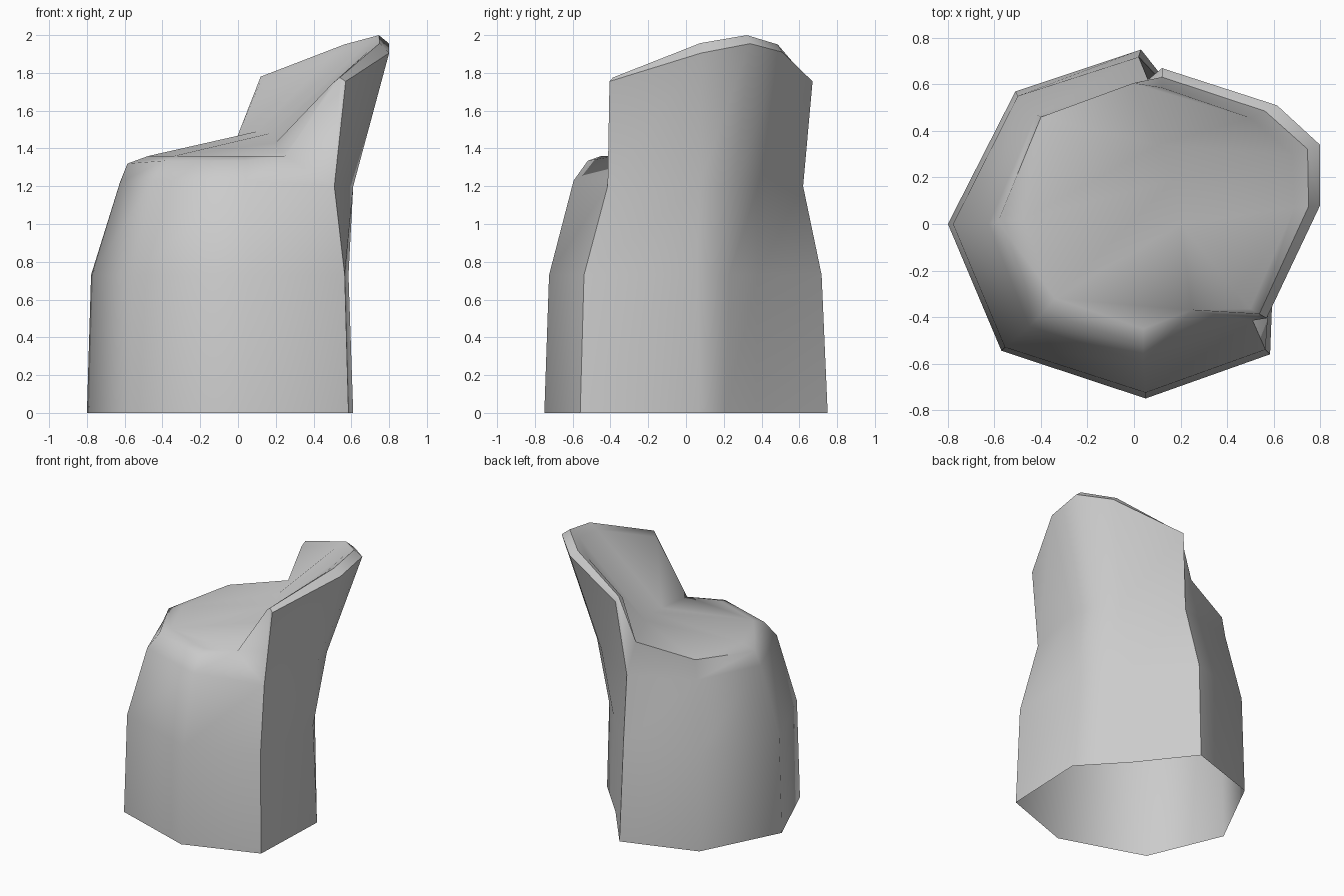
import bpy, bmesh
from mathutils import Vector

if "Cube" in bpy.data.objects:
    bpy.data.objects.remove(bpy.data.objects["Cube"])

bm = bmesh.new()


def row(points):
    return [bm.verts.new(p) for p in points]


def strip(lower, upper, closed=False):
    """Bridge two rows of vertices, collapsing shared corners."""
    n = len(lower)
    for i in range(n if closed else n - 1):
        j = (i + 1) % n
        face(lower[i], lower[j], upper[j], upper[i])


def face(*verts):
    unique = list(dict.fromkeys(verts))
    if len(unique) > 2:
        bm.faces.new(unique)


# Body sections, counter-clockwise: front, front right, right x2,
# back right, back, back left, left, front left
foot = [(.05, -.75), (.585, -.56), (.61, .07), (.48, .21), (.33, .37),
        (.03, .75), (-.51, .57), (-.8, 0), (-.57, -.545)]
waist = [(.05, -.725), (.565, -.54), (.585, .06), (.48, .23), (.34, .38),
         (.02, .718), (-.5, .55), (-.778, 0), (-.555, -.53)]
shoulder = [(.04, -.595, 1.23), (.51, -.415, 1.2), (.61, .07, 1.2), (.56, .26, 1.2),
            (.44, .38, 1.2), (.06, .62, 1.2), (-.42, .47, 1.23), (-.625, 0, 1.22),
            (-.45, -.44, 1.23)]
r0 = row([(x, y, 0) for x, y in foot])
r1 = row([(x, y, .73) for x, y in waist])
r2 = row(shoulder)
strip(r0, r1, True)
strip(r1, r2, True)

# Backrest: outer rim, rounded ridge, inner rim, junction with the seat
outer_p = [(.57, -.405, 1.755), (.8, .08, 1.905), (.8, .34, 1.955),
           (.615, .51, 1.91), (.12, .67, 1.755)]
inner_p = [(.5, -.365, 1.745), (.69, .07, 1.915), (.68, .3, 1.95),
           (.5, .455, 1.9), (.12, .585, 1.755)]
join_p = [(.25, -.37, 1.36), (.2, .0, 1.43), (.17, .19, 1.48),
          (.1, .34, 1.49), (-.005, .605, 1.46)]
ridge_p = [Vector(a).lerp(Vector(b), .45) + Vector((0, 0, lift))
           for a, b, lift in zip(outer_p, inner_p, (.025, .048, .047, .045, .025))]
outer, ridge, inner, join = (row(p) for p in (outer_p, ridge_p, inner_p, join_p))
rows = [r2[1:6], outer, ridge, inner, join]
for low, high in zip(rows, rows[1:]):
    strip(low, high)
for k, base in ((0, r2[1]), (4, r2[5])):
    face(base, outer[k], ridge[k], join[k])
    face(ridge[k], inner[k], join[k])

# Rounded seat edge running from the back, round the left, to the front right
back_left, left, front_left, front = row(
    [(-.4, .46, 1.375), (-.585, .01, 1.32), (-.39, -.38, 1.335), (.04, -.52, 1.335)])
left_in, front_left_in, front_in = row(
    [(-.475, .02, 1.36), (-.34, -.32, 1.36), (.04, -.45, 1.36)])
wall = [r2[5], r2[6], r2[7], r2[8], r2[0], r2[1]]
edge = [join[4], back_left, left, front_left, front, join[0]]
lip = [join[4], back_left, left_in, front_left_in, front_in, join[0]]
strip(wall, edge)
strip(edge, lip)

# Seat surface
face(back_left, left_in, join[3], join[4])
face(left_in, front_left_in, join[2], join[3])
face(front_left_in, join[1], join[2])
face(front_left_in, front_in, join[0], join[1])

bmesh.ops.recalc_face_normals(bm, faces=bm.faces)
mesh = bpy.data.meshes.new("stump_chair")
bm.to_mesh(mesh)
bm.free()
chair = bpy.data.objects.new("stump_chair", mesh)
bpy.context.collection.objects.link(chair)
bpy.context.view_layer.objects.active = chair
chair.select_set(True)
bpy.ops.object.shade_smooth_by_angle(angle=1.0)
